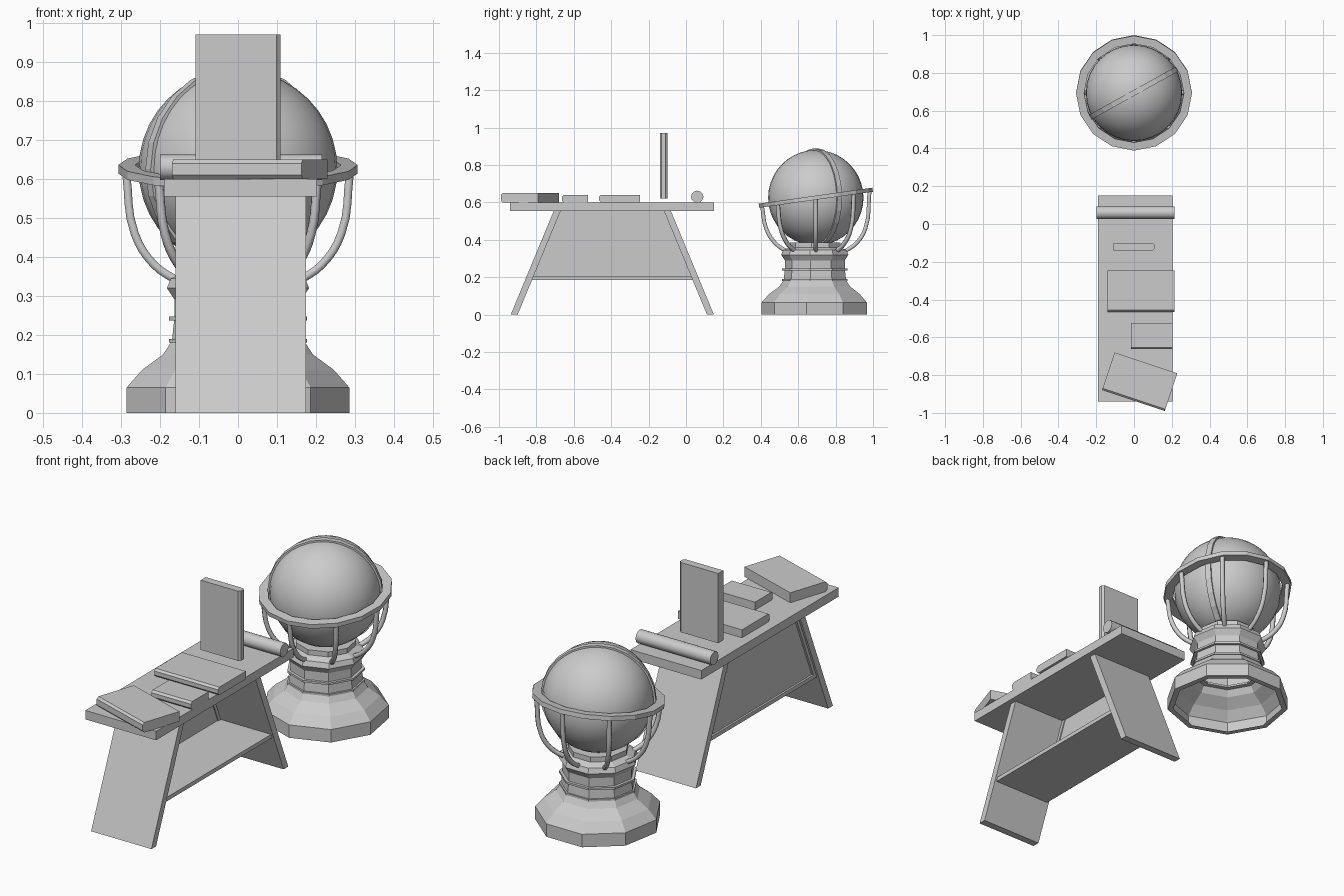
import bpy, bmesh, math
from mathutils import Matrix, Vector

cube = bpy.data.objects.get("Cube")
if cube:
    bpy.data.objects.remove(cube, do_unlink=True)

grey = bpy.data.materials.new("plain grey")
grey.use_nodes = True
grey.diffuse_color = (0.6, 0.6, 0.6, 1)
grey.node_tree.nodes["Principled BSDF"].inputs["Base Color"].default_value = (0.6, 0.6, 0.6, 1)


def finish(name, bm, smooth=None):
    bmesh.ops.recalc_face_normals(bm, faces=bm.faces)
    mesh = bpy.data.meshes.new(name)
    bm.to_mesh(mesh)
    bm.free()
    mesh.materials.append(grey)
    obj = bpy.data.objects.new(name, mesh)
    bpy.context.collection.objects.link(obj)
    if smooth:
        bpy.ops.object.select_all(action='DESELECT')
        obj.select_set(True)
        bpy.context.view_layer.objects.active = obj
        bpy.ops.object.shade_smooth_by_angle(angle=math.radians(smooth))
    return obj


def prism(name, outline, x0, x1):
    """Extrude a (y, z) outline along x."""
    bm = bmesh.new()
    face = bm.faces.new([bm.verts.new((x0, y, z)) for y, z in outline])
    moved = bmesh.ops.extrude_face_region(bm, geom=[face])["geom"]
    bmesh.ops.translate(bm, vec=(x1 - x0, 0, 0),
                        verts=[v for v in moved if isinstance(v, bmesh.types.BMVert)])
    return finish(name, bm)


def lathe(name, profile, sides, start=0, closed=False, smooth=None, cap=False):
    """Turn an (r, z) profile about z."""
    bm = bmesh.new()
    rings = []
    for r, z in profile:
        angles = [start + math.tau * k / sides for k in range(sides)]
        rings.append([bm.verts.new((r * math.cos(a), r * math.sin(a), z)) for a in angles])
    pairs = list(zip(rings, rings[1:]))
    if closed:
        pairs.append((rings[-1], rings[0]))
    for low, high in pairs:
        for k in range(sides):
            n = (k + 1) % sides
            bm.faces.new((low[k], low[n], high[n], high[k]))
    if cap:
        bm.faces.new(rings[-1])
    return finish(name, bm, smooth)


def book(name, width, depth, height, matrix):
    """Box with a rounded spine along its -y edge."""
    b, c = depth / 2, 0.01
    obj = prism(name, [(-b + c, 0), (-b, c), (-b, height - c), (-b + c, height),
                       (b, height), (b, 0)], -width / 2, width / 2)
    obj.matrix_world = matrix
    return obj


# Table: top, splayed board legs, shelf and side panel
TOP, UNDER = 0.60, 0.555
prism("table_top", [(-0.94, UNDER), (0.15, UNDER), (0.15, TOP), (-0.94, TOP)], -0.19, 0.203)
MID = -0.394


def leg_inner(z):
    return 0.506 - 0.23 * z / UNDER


for side, name in ((-1, "front_leg"), (1, "back_leg")):
    foot, head = leg_inner(0), leg_inner(UNDER)
    prism(name, [(MID + side * d, z) for d, z in
                 ((foot, 0), (foot + 0.037, 0), (head + 0.037, UNDER), (head, UNDER))],
          -0.16, 0.175)
    # Cleat holding the panel to the leg
    low, high = leg_inner(0.2), leg_inner(UNDER)
    prism(name + "_cleat", [(MID + side * d, z) for d, z in
                            ((low, 0.2), (low - 0.018, 0.2), (high - 0.018, UNDER), (high, UNDER))],
          -0.15, -0.115)


def between_legs(z0, z1):
    a, b = leg_inner(z0), leg_inner(z1)
    return [(MID - a, z0), (MID + a, z0), (MID + b, z1), (MID - b, z1)]


prism("shelf", between_legs(0.185, 0.205), -0.15, 0.165)
prism("side_panel", between_legs(0.205, UNDER), -0.14, -0.12)

# Books on the table
book("front_book", 0.35, 0.21, 0.05,
     Matrix.Translation((0.03, -0.835, TOP)) @ Matrix.Rotation(math.radians(-18.4), 4, 'Z'))
book("small_book", 0.22, 0.14, 0.04, Matrix.Translation((0.093, -0.593, TOP)))
book("wide_book", 0.355, 0.22, 0.04, Matrix.Translation((0.038, -0.355, TOP)))
book("upright_book", 0.35, 0.218, 0.04,
     Matrix.Translation((0, -0.10, 0.795)) @
     Matrix(((0, -1, 0, 0), (0, 0, -1, 0), (1, 0, 0, 0), (0, 0, 0, 1))))

# Scroll
bm = bmesh.new()
bmesh.ops.create_cone(bm, cap_ends=True, segments=12, radius1=0.033, radius2=0.033, depth=0.415,
                      matrix=Matrix.Translation((0.008, 0.06, 0.63)) @
                      Matrix.Rotation(math.pi / 2, 4, 'Y'))
finish("scroll", bm, smooth=40)

# Globe ball
CENTRE = Vector((0, 0.694, 0.625))
bm = bmesh.new()
bmesh.ops.create_uvsphere(bm, u_segments=32, v_segments=20, radius=0.255)
finish("globe", bm, smooth=60).location = CENTRE

# Upright ring around the globe
band = lathe("meridian_ring", [(0.248, -0.014), (0.264, -0.014), (0.264, 0.014), (0.248, 0.014)],
             24, closed=True)
band.matrix_world = (Matrix.Translation(CENTRE) @ Matrix.Rotation(math.radians(29), 4, 'Z')
                     @ Matrix.Rotation(math.pi / 2, 4, 'X'))

# Tilted horizon ring
TILT = math.radians(8)
ring = lathe("horizon_ring", [(0.264, -0.011), (0.307, -0.011), (0.307, 0.011), (0.264, 0.011)],
             16, closed=True)
ring.matrix_world = Matrix.Translation(CENTRE) @ Matrix.Rotation(TILT, 4, 'X')

# Pedestal: nine-sided, open underneath
START = math.radians(-90)
stand = [
    lathe("pedestal", [(0.262, 0), (0.29, 0), (0.29, 0.065), (0.25, 0.11), (0.195, 0.15),
                       (0.172, 0.185), (0.165, 0.25), (0.165, 0.29), (0.185, 0.32),
                       (0.175, 0.345), (0.14, 0.36), (0.14, 0.385)], 9, START, cap=True),
    lathe("lower_band", [(0.15, 0.18), (0.18, 0.18), (0.18, 0.19), (0.15, 0.19)], 9, START, True),
    lathe("upper_band", [(0.15, 0.237), (0.18, 0.237), (0.18, 0.247), (0.15, 0.247)], 9, START, True),
]
for part in stand:
    part.location = (0, CENTRE.y, 0)

# Curved arms from the pedestal to the horizon ring
for k in range(8):
    a = k * math.tau / 8
    top = CENTRE.z - 0.008 + 0.287 * math.sin(a) * math.tan(TILT)
    curve = bpy.data.curves.new(f"arm_{k + 1}", 'CURVE')
    curve.dimensions = '3D'
    curve.bevel_depth = 0.012
    curve.bevel_resolution = 1
    curve.use_fill_caps = True
    curve.resolution_u = 4
    spline = curve.splines.new('BEZIER')
    path = [(0.287, top), (0.265, 0.46), (0.215, 0.38), (0.15, 0.335)]
    spline.bezier_points.add(len(path) - 1)
    for point, (r, z) in zip(spline.bezier_points, path):
        point.co = (r * math.cos(a), CENTRE.y + r * math.sin(a), z)
        point.handle_left_type = point.handle_right_type = 'AUTO'
    curve.materials.append(grey)
    bpy.context.collection.objects.link(bpy.data.objects.new(f"arm_{k + 1}", curve))
